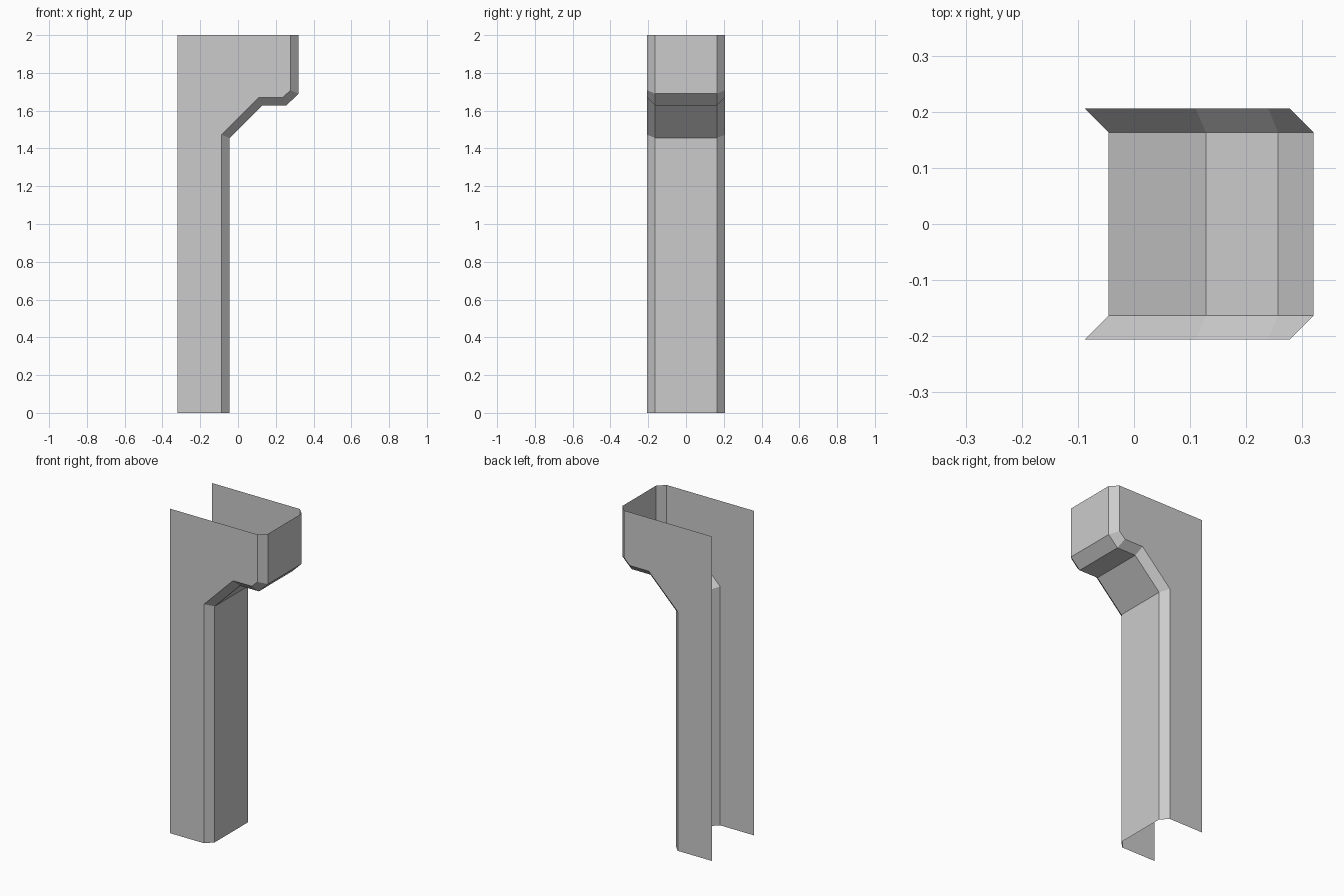
import bpy, bmesh

if "Cube" in bpy.data.objects:
    bpy.data.objects.remove(bpy.data.objects["Cube"])

BACK_X, HEIGHT = -0.32, 2.0
SIDE_Y, FRONT_Y = 0.206, 0.163

# Bracket profiles (x, z): outer face, and the same line inset by the chamfer
outer = [(-0.045, 0), (-0.045, 1.455), (0.128, 1.628), (0.257, 1.628), (0.32, 1.69), (0.32, HEIGHT)]
inset = [(-0.088, 0), (-0.088, 1.473), (0.11, 1.671), (0.239, 1.671), (0.277, 1.708), (0.277, HEIGHT)]

bm = bmesh.new()


def rail(profile, y):
    return [bm.verts.new((x, y, z)) for x, z in profile]


# Front face and its two chamfers, bridged across four rails
rails = [rail(inset, -SIDE_Y), rail(outer, -FRONT_Y), rail(outer, FRONT_Y), rail(inset, SIDE_Y)]
for a, b in zip(rails, rails[1:]):
    for i in range(len(a) - 1):
        bm.faces.new((a[i], b[i], b[i + 1], a[i + 1]))

# Flat side panels; back, top and bottom stay open
for edge, y in ((rails[0], -SIDE_Y), (rails[-1], SIDE_Y)):
    bottom, top = rail([(BACK_X, 0), (BACK_X, HEIGHT)], y)
    loop = [bottom, *edge, top]
    bm.faces.new(loop if y < 0 else loop[::-1])

mesh = bpy.data.meshes.new("corbel_pillar_shell")
bm.to_mesh(mesh)
bm.free()
bpy.context.collection.objects.link(bpy.data.objects.new("corbel_pillar_shell", mesh))
